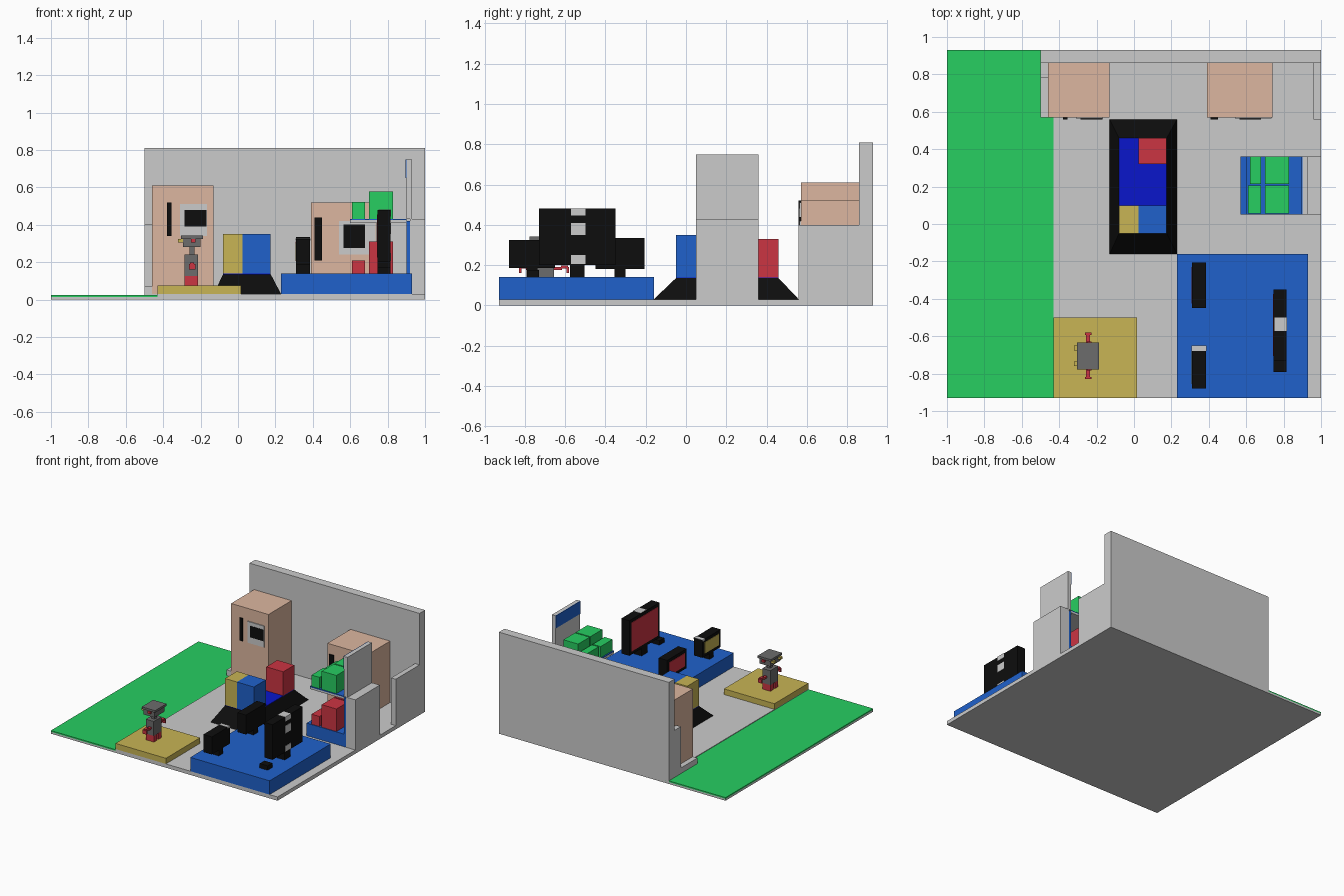
import bpy, bmesh

if "Cube" in bpy.data.objects:
    bpy.data.objects.remove(bpy.data.objects["Cube"])

COLORS = {
    "green": (0.02, 0.62, 0.12, 1), "blue": (0.014, 0.12, 0.6, 1),
    "deep_blue": (0.003, 0.008, 0.6, 1), "red": (0.6, 0.035, 0.055, 1),
    "black": (0.004, 0.004, 0.004, 1), "peach": (0.72, 0.47, 0.35, 1),
    "yellow": (0.58, 0.46, 0.09, 1), "dark_grey": (0.15, 0.15, 0.15, 1),
}
mats = {}


def paint(ob, color):
    if color:
        if color not in mats:
            mats[color] = bpy.data.materials.new(color)
            mats[color].diffuse_color = COLORS[color]
        ob.data.materials.append(mats[color])


def box(name, x, y, z, color=None, top=None):
    """Box from (min, max) ranges; top = ((x0, x1), (y0, y1)) tapers the upper face."""
    bm = bmesh.new()
    tx, ty = top or (x, y)
    bmesh.ops.create_cube(bm, size=1)
    for v in bm.verts:
        up = v.co.z > 0
        rx, ry = (tx, ty) if up else (x, y)
        v.co = (rx[v.co.x > 0], ry[v.co.y > 0], z[up])
    me = bpy.data.meshes.new(name)
    bm.to_mesh(me)
    bm.free()
    ob = bpy.data.objects.new(name, me)
    bpy.context.collection.objects.link(ob)
    paint(ob, color)
    return ob


# Ground, lawn and walls
box("base_slab", (-1, 1), (-.93, .93), (0, .015))
box("shop_floor", (-.43, 1), (-.93, .93), (.015, .03))
box("floor_behind_lawn", (-.5, -.43), (.57, .93), (.015, .03))
box("lawn", (-1, -.43), (-.93, .93), (.015, .025), "green")
box("back_wall", (-.5, 1), (.86, .93), (0, .81))
box("right_side_wall", (.96, 1), (.56, .86), (0, .40))
box("left_side_wall", (-.5, -.46), (.78, .86), (0, .40))
box("left_low_wall", (-.5, -.46), (.57, .78), (0, .07))


# Refrigerators with handle and door display
def fridge(name, x, height, handle_x, handle_z, frame_x, frame_z, screen_x, screen_z):
    box(name + "_body", x, (.57, .86), (.03, height), "peach")
    box(name + "_handle", handle_x, (.56, .575), handle_z, "black")
    box(name + "_display_frame", frame_x, (.563, .575), frame_z)
    box(name + "_display", screen_x, (.56, .57), screen_z, "black")


fridge("tall_fridge", (-.46, -.13), .61, (-.38, -.355), (.34, .52),
       (-.31, -.165), (.34, .51), (-.285, -.168), (.39, .48))
fridge("short_fridge", (.39, .74), .52, (.41, .45), (.21, .44),
       (.54, .735), (.24, .42), (.565, .68), (.275, .40))

# Central display stand with boxes
box("stand_base", (-.13, .23), (-.16, .56), (.03, .135), "black",
    top=((-.08, .175), (-.05, .46)))
box("stand_top", (-.08, .175), (-.05, .46), (.13, .139), "deep_blue")
box("stand_yellow_box", (-.08, .025), (-.05, .10), (.139, .35), "yellow")
box("stand_blue_box", (.025, .175), (-.05, .10), (.139, .35), "blue")
box("stand_red_box", (.025, .175), (.32, .46), (.139, .33), "red")

# Two-tier shelf unit
SY = (.05, .36)
box("shelf_lower_back", (.92, 1), SY, (.03, .43))
box("shelf_lower_liner", (.90, .92), SY, (.03, .42), "blue")
box("shelf_upper_back", (.90, .93), SY, (.43, .75))
box("shelf_header", (.895, .90), SY, (.65, .75), "blue")
box("lower_shelf", (.57, .90), SY, (.03, .13), "blue")
box("upper_shelf", (.60, .90), SY, (.41, .425))
box("upper_shelf_mat", (.60, .90), SY, (.425, .432), "blue")
for i, (y0, y1, x0) in enumerate([(.055, .205, .61), (.215, .36, .62)]):
    for tier, color, z0, h in (("lower", "red", .13, (.08, .18)),
                               ("upper", "green", .432, (.09, .145))):
        box(f"{tier}_front_box_{i}", (x0, .68), (y0, y1), (z0, z0 + h[0]), color)
        box(f"{tier}_rear_box_{i}", (.70, .83), (y0, y1), (z0, z0 + h[1]), color)

# Platforms
box("screen_platform", (.23, .93), (-.93, -.16), (.03, .14), "blue")
box("robot_platform", (-.43, .015), (-.93, -.5), (.03, .075), "yellow")


# Television sets facing the lawn side
def television(name, x, y, z, foot_w, color):
    mid = (y[0] + y[1]) / 2
    box(name + "_case", x, y, z, "black")
    box(name + "_screen", (x[0] - .003, x[0] + .01), (y[0] + .025, y[1] - .025),
        (z[0] + .025, z[1] - .025), color)
    box(name + "_foot", x, (mid - foot_w, mid + foot_w), (.14, z[0]), "black")


television("near_television", (.31, .385), (-.45, -.205), (.18, .335), .027, "red")
television("front_television", (.31, .385), (-.88, -.65), (.185, .325), .027, "yellow")
television("large_television", (.745, .815), (-.73, -.35), (.20, .48), .036, "red")
for i, z in enumerate([(.445, .482), (.35, .41), (.205, .25)]):
    box(f"large_television_bracket_{i}", (.75, .818), (-.572, -.5), z)
box("front_television_cap", (.308, .387), (-.68, -.65), (.315, .327))
box("small_speaker", (.745, .815), (-.79, -.73), (.14, .175), "black")

# Robot facing the lawn
CY = -.705
box("robot_body", (-.285, -.215), (CY - .05, CY + .05), (.125, .24), "dark_grey")
box("robot_neck", (-.26, -.232), (CY - .015, CY + .015), (.24, .285), "dark_grey")
box("robot_head", (-.295, -.2), (CY - .062, CY + .062), (.28, .335), "dark_grey")
box("robot_head_cap", (-.305, -.188), (CY - .072, CY + .072), (.325, .342), "dark_grey")
for s, side in ((-1, "right"), (1, "left")):
    def span(a, b):
        return tuple(sorted((CY + s * a, CY + s * b)))
    box(f"robot_{side}_leg", (-.285, -.215), span(.01, .048), (.075, .125), "red")
    box(f"robot_{side}_eye", (-.32, -.29), span(.03, .055), (.305, .323), "yellow")
    box(f"robot_{side}_ear", (-.25, -.228), span(.06, .078), (.305, .325), "red")
    box(f"robot_{side}_upper_arm", (-.256, -.234), span(.05, .09), (.175, .19), "red")
    box(f"robot_{side}_forearm", (-.256, -.234), span(.085, .12), (.182, .198), "red")
    box(f"robot_{side}_hand", (-.262, -.228), span(.112, .125), (.16, .19), "red")

for m in bpy.data.materials:
    if m.users and not m.is_grease_pencil:
        m.use_nodes = True
        m.node_tree.nodes["Principled BSDF"].inputs["Base Color"].default_value = m.diffuse_color
